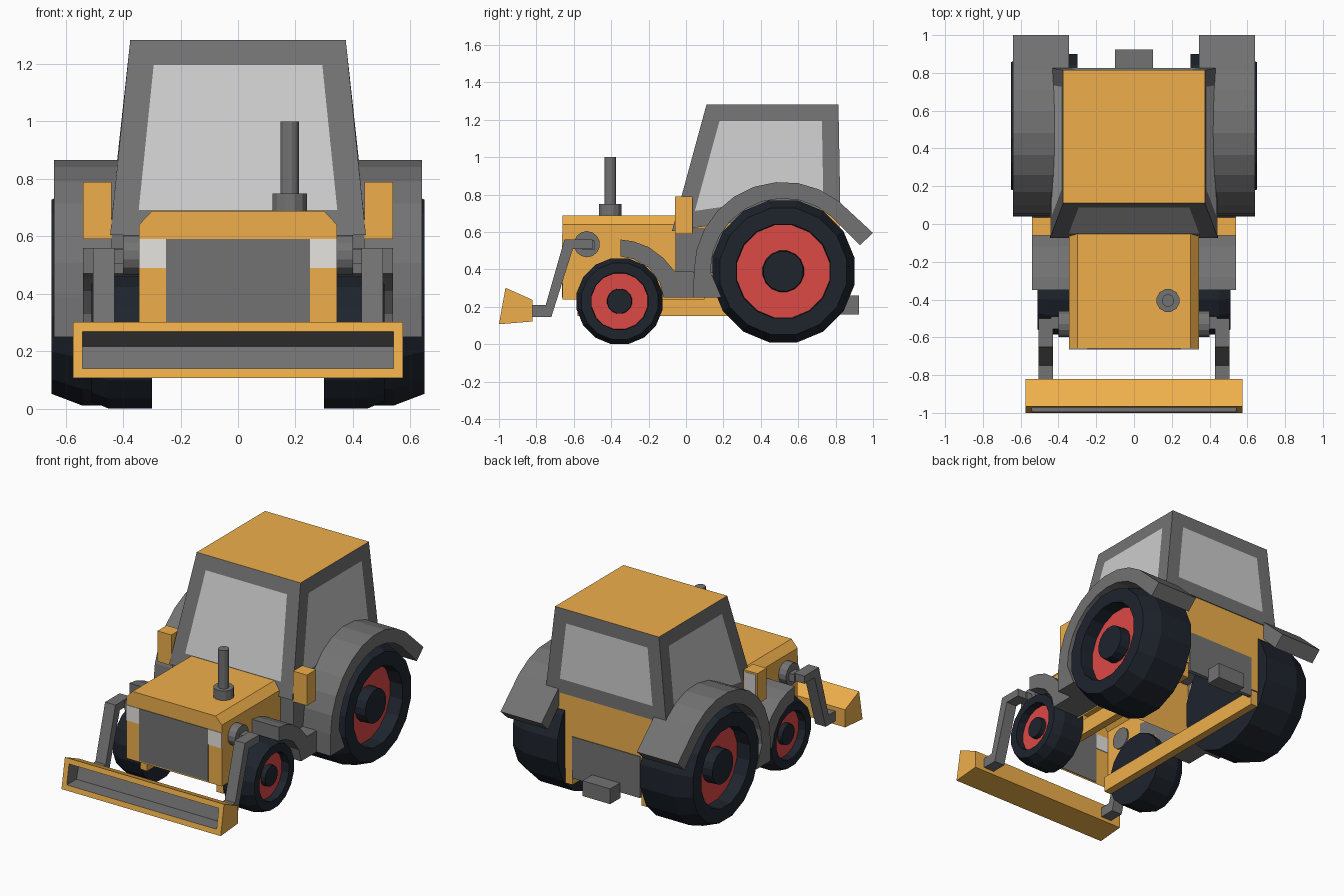
import bpy, bmesh
from math import sin, cos, pi, radians, sqrt

if "Cube" in bpy.data.objects:
    bpy.data.objects.remove(bpy.data.objects["Cube"])


def material(name, rgb):
    m = bpy.data.materials.new(name)
    m.diffuse_color = (*rgb, 1)
    m.use_nodes = True
    m.node_tree.nodes["Principled BSDF"].inputs["Base Color"].default_value = m.diffuse_color
    return m


ORANGE = material("orange_paint", (0.86, 0.43, 0.07))
RED = material("rim_red", (0.72, 0.065, 0.06))
BLACK = material("rubber", (0.013, 0.018, 0.027))
GLASS = material("glass", (0.55, 0.55, 0.55))
WHITE = material("lamp", (0.8, 0.78, 0.75))
GREY = material("grey", (0.17, 0.17, 0.17))


def finish(name, bm, mats, mirror=False):
    bmesh.ops.recalc_face_normals(bm, faces=bm.faces)
    me = bpy.data.meshes.new(name)
    bm.to_mesh(me)
    bm.free()
    for m in mats:
        me.materials.append(m)
    ob = bpy.data.objects.new(name, me)
    bpy.context.collection.objects.link(ob)
    if mirror:
        ob.modifiers.new("mirror", 'MIRROR').use_mirror_merge = False
    return ob


def loft(bm, a, b, caps=(True, True), closed=True):
    """Join two equal rings of points, optionally capping each end."""
    a = [bm.verts.new(p) for p in a]
    b = [bm.verts.new(p) for p in b]
    n = len(a)
    for i in range(n if closed else n - 1):
        j = (i + 1) % n
        bm.faces.new((a[i], a[j], b[j], b[i]))
    if caps[0]:
        bm.faces.new(a)
    if caps[1]:
        bm.faces.new(b)


def box(name, x, y, z, mat=GREY, mirror=False, bottom=True):
    bm = bmesh.new()
    ring = lambda h: [(x[0], y[0], h), (x[1], y[0], h), (x[1], y[1], h), (x[0], y[1], h)]
    loft(bm, ring(z[0]), ring(z[1]), (bottom, True))
    return finish(name, bm, [mat], mirror)


def side_profile(name, pts, x, mat=GREY, mirror=True):
    """Extrude a (y, z) outline across x."""
    bm = bmesh.new()
    loft(bm, [(x[0], *p) for p in pts], [(x[1], *p) for p in pts])
    return finish(name, bm, [mat], mirror)


def lathe(name, prof, y, z, n=16, mats=(GREY,), red_seg=None, upright=False, mirror=True):
    """Spin (offset, radius) points around the x axis, or z when upright."""
    bm = bmesh.new()
    rings = []
    for d, r in prof:
        ring = []
        for i in range(n):
            a = 2 * pi * (i + 0.5) / n
            p = (r * cos(a) + z, r * sin(a) + y, d) if upright else (d, y + r * cos(a), z + r * sin(a))
            ring.append(bm.verts.new(p))
        rings.append(ring)
    for k in range(len(rings) - 1):
        for i in range(n):
            j = (i + 1) % n
            f = bm.faces.new((rings[k][i], rings[k][j], rings[k + 1][j], rings[k + 1][i]))
            f.material_index = 1 if k == red_seg else 0
    bm.faces.new(rings[0])
    bm.faces.new(rings[-1])
    return finish(name, bm, mats, mirror)


# Wheels: tyre, recessed red rim and protruding hub in one lathe
def wheel(name, y, z, R, x0, x1, bevel, depth):
    prof = [(x0, R), (x1 - bevel, R), (x1, 0.89 * R), (x1, 0.66 * R), (x1 - depth, 0.65 * R),
            (x1 - depth, 0.29 * R), (x1 - 0.02, 0.28 * R)]
    lathe(name, prof, y, z, 16, (BLACK, RED), 4)


wheel("rear_wheel", 0.52, 0.39, 0.387, 0.30, 0.65, 0.11, 0.09)
wheel("front_wheel", -0.355, 0.23, 0.234, 0.30, 0.51, 0.06, 0.05)

# Rear fenders: thick arc with a straight flared tail
arc = lambda r, a0, a1, n: [(0.52 + r * cos(radians(a0 + (a1 - a0) * i / n)),
                             0.39 + r * sin(radians(a0 + (a1 - a0) * i / n))) for i in range(n + 1)]
side_profile("rear_fender", [(0.04, 0.25)] + arc(0.478, 180, 52, 9) + [(1.0, 0.595), (0.93, 0.53)]
             + arc(0.39, 48, 180, 9) + [(0.19, 0.25)], (0.345, 0.64))

# Front fenders flowing into the step
side_profile("front_fender", [(-0.35, 0.56), (-0.28, 0.55), (-0.20, 0.52), (-0.12, 0.46), (-0.06, 0.39),
                              (0.04, 0.39), (0.04, 0.25), (-0.12, 0.25), (-0.14, 0.33),
                              (-0.20, 0.41), (-0.28, 0.455), (-0.35, 0.47)], (0.34, 0.54))

# Hood: chamfered shell, open below and behind
outline = [(-0.345, 0.24), (-0.345, 0.64), (-0.30, 0.688), (0.30, 0.688), (0.345, 0.64), (0.345, 0.24)]
bm = bmesh.new()
loft(bm, [(x, -0.66, z) for x, z in outline], [(x, 0.1, z) for x, z in outline], (True, False), False)
finish("hood", bm, [ORANGE])
box("grille", (-0.25, 0.25), (-0.664, -0.656), (0.25, 0.59))
box("headlight", (0.25, 0.345), (-0.664, -0.656), (0.49, 0.59), WHITE, True)

# Rear body, sills, back panel and hitch
box("rear_body", (-0.345, 0.345), (0.1, 0.82), (0.25, 0.74), ORANGE, bottom=False)
box("rear_quarter", (0.34, 0.42), (0.7, 0.82), (0.5, 0.74), ORANGE, True)
box("sill", (0.25, 0.30), (-0.58, 0.815), (0.15, 0.25), ORANGE, True)
box("rear_panel", (-0.245, 0.245), (0.80, 0.825), (0.2, 0.47))
box("hitch", (-0.1, 0.1), (0.82, 0.925), (0.16, 0.26))

# Cab: tapered block with inset windows and a painted roof
bm = bmesh.new()
loft(bm, [(-0.445, -0.075, 0.605), (0.445, -0.075, 0.605), (0.435, 0.825, 0.735), (-0.435, 0.825, 0.735)],
     [(-0.375, 0.11, 1.283), (0.375, 0.11, 1.283), (0.375, 0.815, 1.283), (-0.375, 0.815, 1.283)])
bmesh.ops.recalc_face_normals(bm, faces=bm.faces)
walls = [f for f in bm.faces if abs(f.normal.z) < 0.6]
for f in bm.faces:
    if f.normal.z > 0.9:
        f.material_index = 2
bmesh.ops.inset_individual(bm, faces=walls, thickness=0.09, use_even_offset=True)
for f in walls:
    f.material_index = 1
finish("cab", bm, [GREY, GLASS, ORANGE])
box("cab_pillar_base", (0.345, 0.44), (-0.055, 0.2), (0.38, 0.62), GREY, True)

# Side mirrors
box("mirror_housing", (0.44, 0.54), (-0.06, 0.035), (0.59, 0.79), ORANGE, True)
box("mirror_glass", (0.45, 0.53), (0.033, 0.038), (0.60, 0.78), GLASS, True)

# Exhaust (the lathe offset runs up z here, and its z argument is the x position)
lathe("exhaust", [(0.67, 0.062), (0.75, 0.062), (0.75, 0.033), (1.0, 0.033)],
      -0.405, 0.18, 12, upright=True, mirror=False)

# Loader arms and pivots
lathe("loader_pivot", [(0.335, 0.07), (0.40, 0.07)], -0.53, 0.535, 14)
box("loader_pin", (0.39, 0.44), (-0.555, -0.49), (0.505, 0.555), GREY, True)
side_profile("loader_arm", [(-0.50, 0.56), (-0.65, 0.56), (-0.75, 0.21), (-0.83, 0.21), (-0.83, 0.145),
                            (-0.72, 0.145), (-0.605, 0.51), (-0.50, 0.51)], (0.43, 0.505))

# Bucket: wedge with a hollowed front
bm = bmesh.new()
section = [(-1.0, 0.107), (-0.965, 0.302), (-0.82, 0.237), (-0.82, 0.122)]
loft(bm, [(-0.575, *p) for p in section], [(0.575, *p) for p in section])
bmesh.ops.recalc_face_normals(bm, faces=bm.faces)
front = min(bm.faces, key=lambda f: f.calc_center_median().y)
bmesh.ops.inset_individual(bm, faces=[front], thickness=0.034, use_even_offset=True)
old = set(bm.faces) - {front}
new = bmesh.ops.extrude_discrete_faces(bm, faces=[front])["faces"][0]
centre = new.calc_center_median().z
for v in new.verts:
    v.co.y += 0.10
    v.co.z = 0.178 + (v.co.z - centre) * 0.6
for f in bm.faces:
    f.material_index = 0 if f in old else 1
finish("bucket", bm, [ORANGE, GREY])
